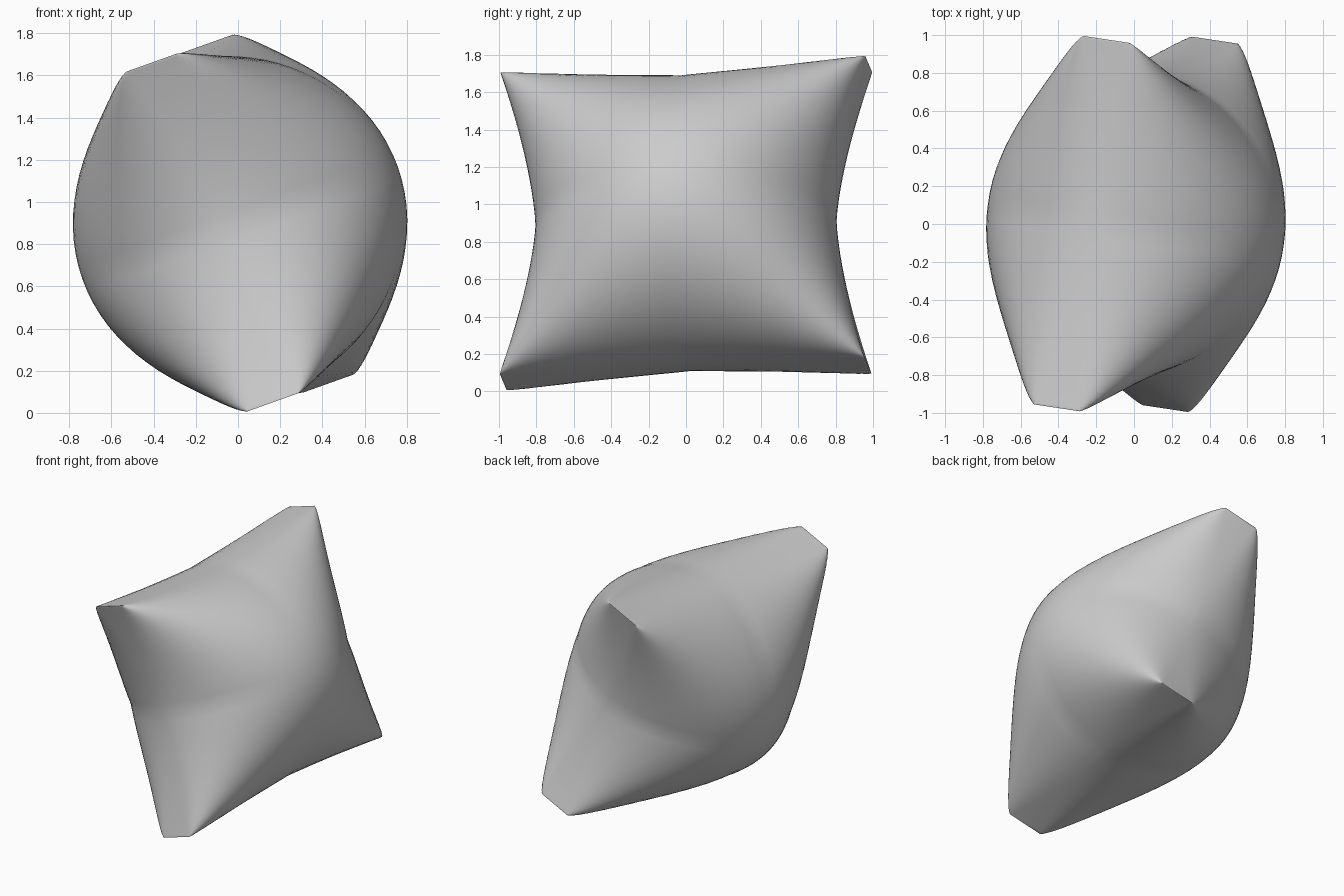
import bpy, bmesh, math
from mathutils import Vector

if "Cube" in bpy.data.objects:
    bpy.data.objects.remove(bpy.data.objects["Cube"])

# Tilted frame of the cushion: width, height and thickness directions
CENTRE = Vector((0.01, 0.0, 0.9))
side = Vector((0.133, 0.99, 0.045)).normalized()
up = Vector((-0.335, 0.0, 0.94))
up = (up - side * up.dot(side)).normalized()
normal = side.cross(up)

HALF_W, HALF_H, PUFF, CORNER = 0.985, 0.855, 0.785, 0.12
N = 40


def cushion_point(i, j, sign):
    u = math.sin(math.pi * (i / N - 0.5))
    v = math.sin(math.pi * (j / N - 0.5))
    # edges are drawn inwards between the corners
    s = HALF_W * u * (1 - 0.18 * (1 - abs(v) ** 1.5))
    t = HALF_H * v * (1 - 0.06 * (1 - abs(u) ** 1.5))
    # lens-shaped through the middle, fuller towards the corners
    fullness = 0.58 - 0.14 * abs(u * v) ** 0.7
    puff = PUFF * max(0, (1 - u * u) * (1 - v * v)) ** fullness
    h = puff + 0.01 + CORNER * abs(u * v) ** 2.5
    return CENTRE + side * s + up * t + normal * h * sign


bm = bmesh.new()
# Two puffed panels
panels = []
for sign in (1, -1):
    g = [[bm.verts.new(cushion_point(i, j, sign)) for j in range(N + 1)] for i in range(N + 1)]
    for i in range(N):
        for j in range(N):
            bm.faces.new((g[i][j], g[i + 1][j], g[i + 1][j + 1], g[i][j + 1]))
    panels.append(g)

# Narrow side strip joining the panels, widening at the blunt corners
rim = ([(i, 0) for i in range(N)] + [(N, j) for j in range(N)]
       + [(i, N) for i in range(N, 0, -1)] + [(0, j) for j in range(N, 0, -1)])
a, b = panels
for k, (i, j) in enumerate(rim):
    m, n = rim[(k + 1) % len(rim)]
    bm.faces.new((a[i][j], a[m][n], b[m][n], b[i][j]))
bmesh.ops.recalc_face_normals(bm, faces=bm.faces)

mesh = bpy.data.meshes.new("cushion")
bm.to_mesh(mesh)
bm.free()
cushion = bpy.data.objects.new("cushion", mesh)
bpy.context.collection.objects.link(cushion)
bpy.context.view_layer.objects.active = cushion
cushion.select_set(True)
bpy.ops.object.shade_smooth_by_angle(angle=math.radians(60))
